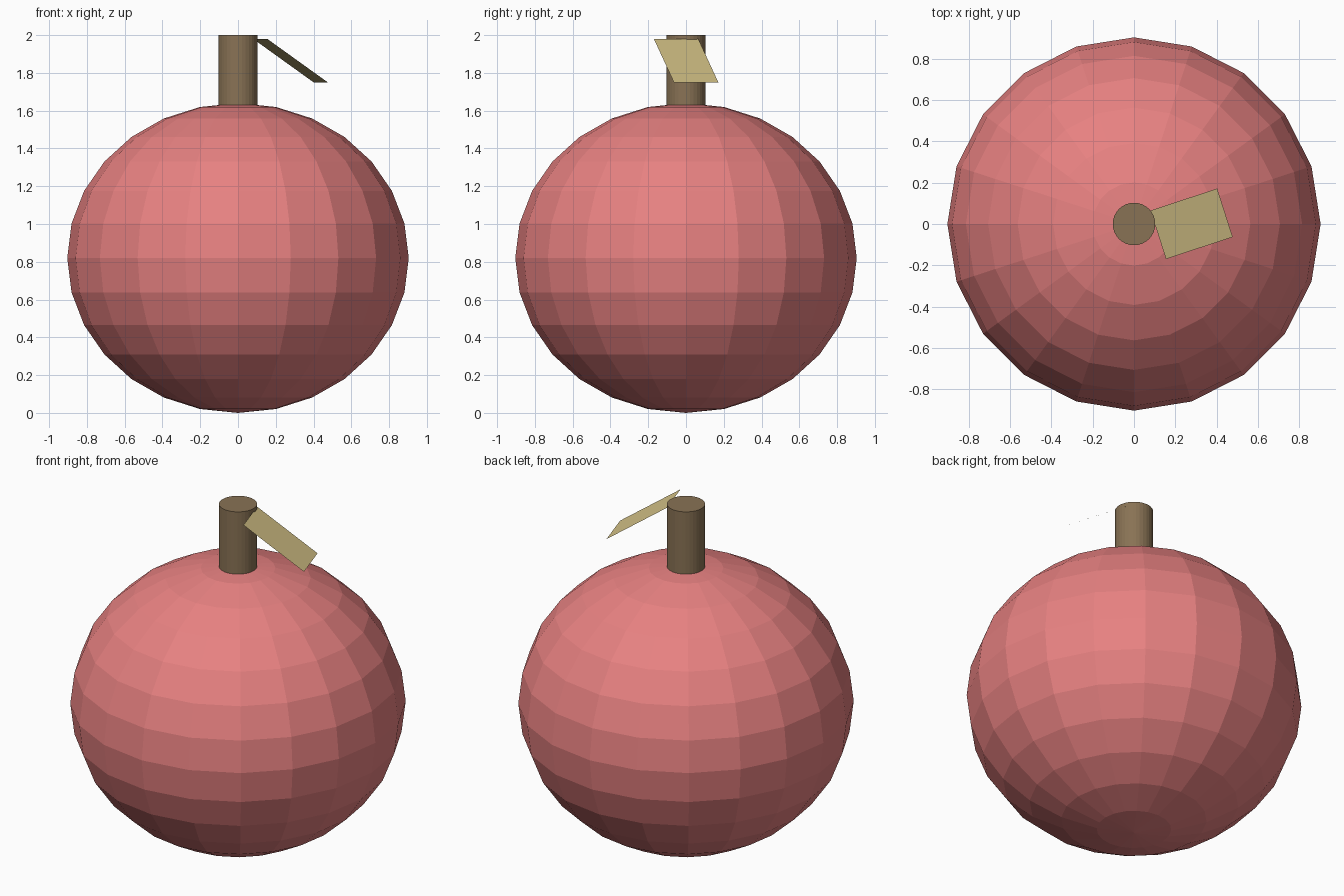
import bpy, bmesh
from mathutils import Matrix

if "Cube" in bpy.data.objects:
    bpy.data.objects.remove(bpy.data.objects["Cube"])


def make(name, bm, color):
    me = bpy.data.meshes.new(name)
    bmesh.ops.recalc_face_normals(bm, faces=bm.faces) if len(bm.faces) > 1 else None
    bm.to_mesh(me)
    bm.free()
    ob = bpy.data.objects.new(name, me)
    bpy.context.collection.objects.link(ob)
    mat = bpy.data.materials.new(name + "_color")
    mat.diffuse_color = (*color, 1)
    mat.use_nodes = True
    mat.node_tree.nodes["Principled BSDF"].inputs["Base Color"].default_value = mat.diffuse_color
    me.materials.append(mat)
    return ob


# Fruit body: faceted, slightly flattened sphere
bm = bmesh.new()
bmesh.ops.create_uvsphere(bm, u_segments=20, v_segments=14, radius=1,
                          matrix=Matrix.Translation((0, 0, 0.82)) @ Matrix.Diagonal((0.904, 0.904, 0.82, 1)))
make("fruit_body", bm, (0.80, 0.22, 0.22))

# Stem: short upright cylinder sunk slightly into the fruit
z0, z1 = 1.61, 2.0
bm = bmesh.new()
bmesh.ops.create_cone(bm, cap_ends=True, segments=32, radius1=0.103, radius2=0.103,
                      depth=z1 - z0, matrix=Matrix.Translation((0, 0, (z0 + z1) / 2)))
make("stem", bm, (0.25, 0.17, 0.09))

# Leaf: single tilted quad hanging from the top of the stem
bm = bmesh.new()
corners = [(0.08, 0.065, 1.98), (0.155, -0.17, 1.98), (0.478, -0.063, 1.748), (0.403, 0.172, 1.748)]
bm.faces.new([bm.verts.new(c) for c in corners])
make("leaf", bm, (0.66, 0.54, 0.24))
